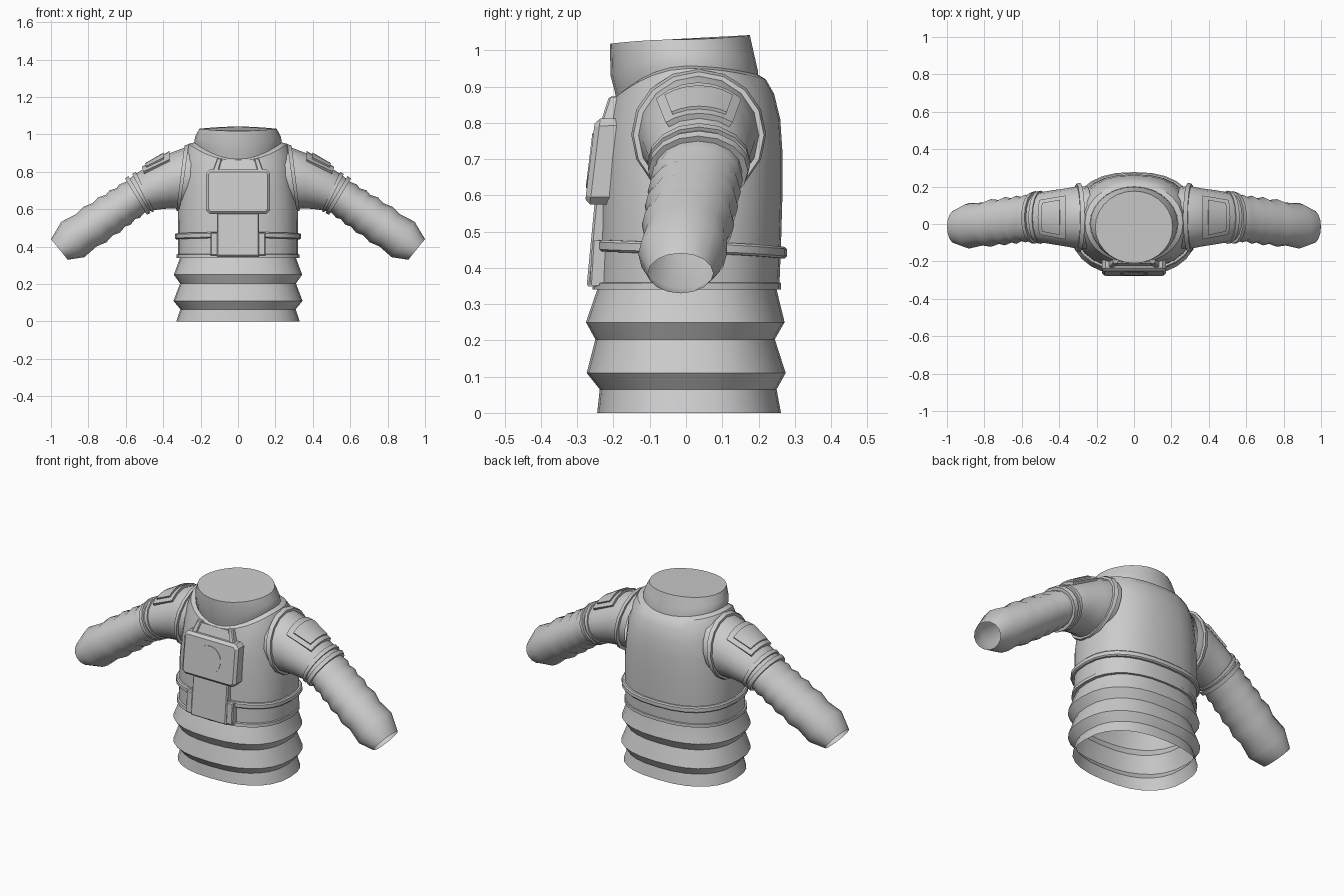
import bpy, bmesh, math
from mathutils import Vector

if "Cube" in bpy.data.objects:
    bpy.data.objects.remove(bpy.data.objects["Cube"])

fabric = bpy.data.materials.new("grey fabric")
fabric.diffuse_color = (0.6, 0.6, 0.6, 1)
fabric.use_nodes = True
fabric.node_tree.nodes["Principled BSDF"].inputs["Base Color"].default_value = fabric.diffuse_color


def finish(name, bm, mirror=False, angle=32, recalc=True):
    """Turn a bmesh into an object, smooth below the angle, sharp above."""
    if recalc:
        bmesh.ops.recalc_face_normals(bm, faces=bm.faces)
    for f in bm.faces:
        f.smooth = True
    for e in bm.edges:
        if len(e.link_faces) == 2:
            e.smooth = e.calc_face_angle(0) < math.radians(angle)
    me = bpy.data.meshes.new(name)
    bm.to_mesh(me)
    bm.free()
    me.materials.append(fabric)
    ob = bpy.data.objects.new(name, me)
    bpy.context.collection.objects.link(ob)
    if mirror:
        ob.modifiers.new("Mirror", 'MIRROR').use_axis[0] = True
    return ob


def loft(name, rings, wrap=True, loop=False, cap_end=False, **kw):
    """Skin a list of point rings; loop joins the last ring to the first."""
    bm = bmesh.new()
    vs = [[bm.verts.new(p) for p in r] for r in rings]
    n = len(vs[0])
    for i in range(len(vs) if loop else len(vs) - 1):
        a, b = vs[i], vs[(i + 1) % len(vs)]
        for j in range(n if wrap else n - 1):
            k = (j + 1) % n
            bm.faces.new((a[j], a[k], b[k], b[j]))
    if cap_end:
        bm.faces.new(vs[-1])
    return finish(name, bm, **kw)


def body_ring(zf, zs, zb, rx, yf, yb, e=2.4, n=28):
    """Rounded body section with separate front, side and back heights."""
    pts = []
    cy, ry = (yf + yb) / 2, (yb - yf) / 2
    for i in range(n):
        a = 2 * math.pi * i / n
        c, s = math.cos(a), math.sin(a)
        x = math.copysign(abs(c) ** (2 / e), c)
        y = math.copysign(abs(s) ** (2 / e), s)
        z = zs * (1 - y * y) + (zf if y < 0 else zb) * y * y
        pts.append(Vector((rx * x, cy + ry * y, z)))
    return pts


# Waist bellows, open at the bottom
loft("waist_bellows", [body_ring(z, z, z, rx, yf, yb) for z, rx, yf, yb in (
    (0, .33, -.245, .262), (.065, .308, -.238, .25), (.11, .345, -.274, .275),
    (.203, .31, -.25, .245), (.25, .343, -.276, .272), (.34, .31, -.245, .25),
    (.37, .305, -.23, .245))])

# Vest shell up to the neck opening
loft("vest", [body_ring(*r) for r in (
    (.34, .34, .34, .305, -.235, .245), (.34, .34, .34, .328, -.258, .262),
    (.358, .358, .358, .328, -.256, .262), (.36, .36, .36, .322, -.245, .258),
    (.47, .47, .46, .322, -.24, .262), (.6, .6, .6, .32, -.238, .266),
    (.7, .72, .72, .307, -.232, .266), (.78, .83, .81, .293, -.224, .26),
    (.83, .91, .88, .28, -.214, .243, 2.2), (.86, .95, .92, .262, -.208, .22, 2.1),
    (.868, .957, .932, .235, -.197, .2, 2))])

# Neck ring, closed at the top
loft("neck_ring", [body_ring(*r, 2) for r in (
    (.85, .94, .92, .232, -.19, .2), (.885, .965, .945, .234, -.196, .198),
    (.93, .99, .98, .228, -.208, .19), (1.018, 1.03, 1.042, .207, -.21, .176))],
    cap_end=True)

# Belt around the vest
loft("belt", [body_ring(.462 + h, .455 + h, .442 + h, .322 + d, -.24 - d, .262 + d)
              for h, d in ((-.016, -.01), (-.016, .01), (-.01, .016),
                           (.01, .016), (.016, .01), (.016, -.01))], loop=True)


def arm_ring(x, z, tilt, rn, ry, y, grow=0.0, a0=0, a1=360, n=16):
    """Arm section; angle 0 is the top of the arm, 90 the back."""
    t = math.radians(tilt)
    up = Vector((math.sin(t), 0, math.cos(t)))
    pts = []
    full = a1 - a0 == 360
    for i in range(n if full else n + 1):
        a = math.radians(a0 + (a1 - a0) * i / n)
        pts.append(Vector((x, y, z)) + up * (rn + grow) * math.cos(a)
                   + Vector((0, (ry + grow) * math.sin(a), 0)))
    return pts


def along(x, rn, grow_y=0.0):
    """Station on the straight lower arm."""
    f = (x - .533) / (.885 - .533)
    return (x, .675 - .238 * f, 31 + 2 * f, rn, rn + .025 - .016 * f + grow_y,
            .035 - .045 * f)


# Upper arm, two bands, growing bellows, tapered cuff
shoulder = (.297, .768, -8, .168, .168, .035)
upper = (.36, .753, 0, .148, .156, .035)
mid = (.445, .717, 14, .121, .143, .036)
stations = [(.25, .775, -8, .165, .165, .035), shoulder, upper, mid,
            (.505, .69, 26, .107, .133, .036)]
bellows = ((.55, .096), (.58, .105), (.6, .096), (.63, .108), (.655, .099),
           (.69, .111), (.722, .101), (.765, .113), (.81, .102), (.883, .113))
stations += [along(x, r) for x, r in bellows]
stations.append((.955, .385, 39, .071, .09, -.015))
loft("arm", [arm_ring(*s) for s in stations], mirror=True, angle=40)


def arm_band(name, s0, s1, lo, hi):
    """Raised closed band between two arm stations."""
    loft(name, [arm_ring(*s0, lo), arm_ring(*s0, hi), arm_ring(*s1, hi),
                arm_ring(*s1, lo)], loop=True, mirror=True)


arm_band("upper_arm_band", (.497, .694, 25, .108, .134, .036),
         (.513, .686, 27, .107, .133, .036), -.01, .008)
arm_band("lower_arm_band", along(.527, .105), along(.545, .103), -.01, .01)
arm_band("armhole_piping", (.288, .768, -8, .172, .176, .035),
         (.308, .766, -7, .166, .17, .035), -.012, .01)


# Shoulder patch: a raised frame and a smaller pad wrapped over the arm
def blend(a, b, f):
    return tuple(p + (q - p) * f for p, q in zip(a, b))


def arm_patch(name, s0, s1, half, h):
    rings = []
    for s, k in ((s0, 1), (s1, .85)):
        rings.append((arm_ring(*s, -.01, -half * k, half * k, 6),
                      arm_ring(*s, h, -half * k, half * k, 6)))
    (a, b), (c, d) = rings
    sections = [[a[i], b[i], d[i], c[i]] for i in range(len(a))]
    bm = bmesh.new()
    vs = [[bm.verts.new(p) for p in q] for q in sections]
    for q, r in zip(vs, vs[1:]):
        for j in range(4):
            k = (j + 1) % 4
            bm.faces.new((q[j], q[k], r[k], r[j]))
    bm.faces.new(vs[0])
    bm.faces.new(vs[-1])
    finish(name, bm, mirror=True)


arm_patch("shoulder_patch", blend(upper, mid, .05), blend(mid, stations[4], .45), 44, .014)
arm_patch("shoulder_pad", blend(upper, mid, .3), blend(mid, stations[4], .2), 33, .022)


def plate(name, outline, front, depth, bevel=0.0, mirror=False):
    """Front plate from an x-z outline; front is (z0, y0, z1, y1) of its lean."""
    z0, y0, z1, y1 = front
    bm = bmesh.new()
    rows = []
    for d in (0, depth):
        rows.append([bm.verts.new((x, y0 + (y1 - y0) * (z - z0) / (z1 - z0) + d, z))
                     for x, z in outline])
    n = len(outline)
    face = bm.faces.new(rows[0])
    bm.faces.new(rows[1][::-1])
    for i in range(n):
        j = (i + 1) % n
        bm.faces.new((rows[0][j], rows[0][i], rows[1][i], rows[1][j]))
    if bevel:
        bmesh.ops.bevel(bm, geom=list(face.edges), offset=bevel, segments=1,
                        affect='EDGES', profile=.5)
    finish(name, bm, mirror=mirror, angle=25)


def box(x0, x1, z0, z1, c=0.0):
    """Rectangle with clipped corners."""
    if not c:
        return [(x0, z0), (x1, z0), (x1, z1), (x0, z1)]
    return [(x0 + c, z0), (x1 - c, z0), (x1, z0 + c), (x1, z1 - c),
            (x1 - c, z1), (x0 + c, z1), (x0, z1 - c), (x0, z0 + c)]


# Chest unit with its round dial
lean = (.6, -.276, .8, -.252)
plate("chest_unit", box(-.172, .172, .575, .812, .02), lean, .07, .014)
plate("chest_dial", [(.075 * math.cos(i * math.pi / 12), .695 + .075 * math.sin(i * math.pi / 12))
                     for i in range(24)], (.6, -.279, .8, -.255), .008)

# Hanging straps and panel above the chest unit
plate("strap", [(.105, .8), (.138, .8), (.112, .872), (.085, .872)],
      (.8, -.236, .87, -.213), .04, .005, mirror=True)
plate("strap_panel", [(-.11, .8), (.11, .8), (.09, .862), (-.09, .862)],
      (.8, -.228, .87, -.205), .03)

# Lower front pouch with side tabs
plate("front_pouch", box(-.112, .112, .348, .59), (.35, -.274, .58, -.252), .06, .006)
plate("pouch_tab", box(.108, .148, .352, .475), (.35, -.266, .58, -.252), .05, .005, mirror=True)
